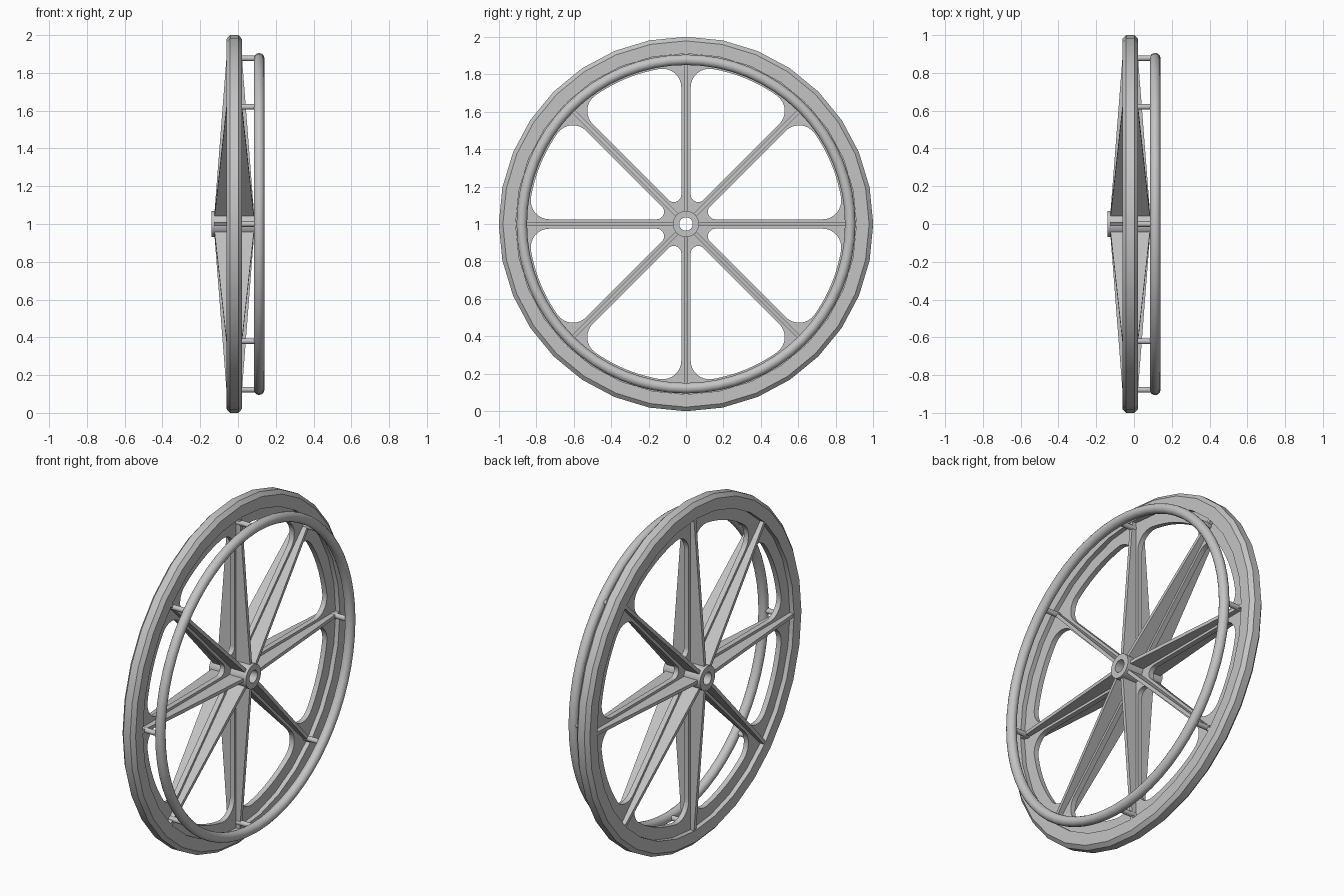
import bpy, bmesh, math
from math import sin, cos, tan, pi, asin
from mathutils import Matrix, Vector

cube = bpy.data.objects.get("Cube")
if cube:
    bpy.data.objects.remove(cube, do_unlink=True)

grey = bpy.data.materials.new("plain_grey")
grey.use_nodes = True
COLOR = (0.55, 0.55, 0.55, 1)
grey.diffuse_color = COLOR
grey.node_tree.nodes["Principled BSDF"].inputs["Base Color"].default_value = COLOR

MID = -0.02                                  # x of the wheel's middle plane
CENTRE = Vector((0, 0, 1))
SPOKES = 8
STEP = 2 * pi / SPOKES


def finish(name, bm, smooth=None):
    bmesh.ops.recalc_face_normals(bm, faces=bm.faces[:])
    mesh = bpy.data.meshes.new(name)
    bm.to_mesh(mesh)
    bm.free()
    mesh.materials.append(grey)
    ob = bpy.data.objects.new(name, mesh)
    bpy.context.collection.objects.link(ob)
    ob.location = CENTRE
    if smooth:
        bpy.ops.object.select_all(action='DESELECT')
        ob.select_set(True)
        bpy.context.view_layer.objects.active = ob
        bpy.ops.object.shade_smooth_by_angle(angle=math.radians(smooth))
    return ob


def lathe(name, profile, segments, smooth=30):
    """Turn a closed (x, radius) profile around the axle."""
    bm = bmesh.new()
    rings = []
    for i in range(segments):
        a = 2 * pi * i / segments
        rings.append([bm.verts.new((x, r * sin(a), r * cos(a))) for x, r in profile])
    n = len(profile)
    for i, ring in enumerate(rings):
        nxt = rings[(i + 1) % segments]
        for j in range(n):
            k = (j + 1) % n
            bm.faces.new((ring[j], ring[k], nxt[k], nxt[j]))
    return finish(name, bm, smooth)


# Tyre with chamfered tread
half, tread = 0.042, 0.022
lathe("tyre", [(MID - half, 0.91), (MID - half, 0.978), (MID - tread, 1.0),
               (MID + tread, 1.0), (MID + half, 0.978), (MID + half, 0.91)], 32)

# Hollow hub
lathe("hub", [(-0.14, 0.036), (-0.14, 0.07), (0.10, 0.07), (0.10, 0.036)], 32)

# Round push rim
RIM_R, TUBE = 0.877, 0.028
lathe("push_rim", [(0.112 + TUBE * cos(t * pi / 8), RIM_R + TUBE * sin(t * pi / 8))
                   for t in range(16)], 64, 50)


# Flat web plate with eight rounded windows
def arc(cx, cy, r, start, end, steps):
    return [(cx + r * cos(start + (end - start) * i / steps),
             cy + r * sin(start + (end - start) * i / steps)) for i in range(steps + 1)]


def window():
    """Outline of one window, symmetric about the local x direction."""
    edge, outer, big, small = 0.025, 0.84, 0.10, 0.04
    h = STEP / 2
    tip = (edge + small) / sin(h)
    turn = pi / 2 + h
    corner = h - asin((edge + big) / (outer - big))
    cx, cy = (outer - big) * cos(corner), (outer - big) * sin(corner)
    pts = arc(0, 0, outer, -corner, corner, 8)
    pts += arc(cx, cy, big, corner, turn, 8)[1:]
    pts += arc(tip, 0, small, turn, 2 * pi - turn, 10)
    pts += arc(cx, -cy, big, -turn, -corner, 8)[:-1]
    return pts


curve = bpy.data.curves.new("web_outline", 'CURVE')
curve.dimensions = '2D'
curve.fill_mode = 'BOTH'
curve.extrude = 0.015


def add_outline(points, angle=0):
    spline = curve.splines.new('POLY')
    spline.points.add(len(points) - 1)
    c, s = cos(angle), sin(angle)
    for p, (x, y) in zip(spline.points, points):
        p.co = (c * x - s * y, s * x + c * y, 0, 1)
    spline.use_cyclic_u = True


add_outline(arc(0, 0, 0.93, 0, 2 * pi, 64)[:-1])
add_outline(arc(0, 0, 0.055, 0, 2 * pi, 32)[:-1])
for i in range(SPOKES):
    add_outline(window(), (i + 0.5) * STEP)
helper = bpy.data.objects.new("web_outline", curve)
bpy.context.collection.objects.link(helper)
bpy.context.view_layer.update()
flat = bpy.data.meshes.new_from_object(
    helper.evaluated_get(bpy.context.evaluated_depsgraph_get()))
bpy.data.objects.remove(helper, do_unlink=True)
bm = bmesh.new()
bm.from_mesh(flat)
bmesh.ops.remove_doubles(bm, verts=bm.verts[:], dist=0.0001)
for v in bm.verts:                           # stand the plate up across the axle
    v.co = (v.co.z + MID, v.co.x, v.co.y)
finish("web_plate", bm, 30)

# Tapered fins along the spokes, and pegs that hold the push rim
fins, pegs = bmesh.new(), bmesh.new()
for i in range(SPOKES):
    turn = Matrix.Rotation(i * STEP, 4, 'X')
    section = [(-0.105, 0.055), (0.105, 0.055), (0.038, 0.92), (-0.038, 0.92)]
    sides = [[fins.verts.new(turn @ Vector((MID + x, y, r))) for x, r in section]
             for y in (-0.01, 0.01)]
    fins.faces.new(sides[0])
    fins.faces.new(sides[1][::-1])
    for j in range(4):
        k = (j + 1) % 4
        fins.faces.new((sides[0][j], sides[1][j], sides[1][k], sides[0][k]))
    place = turn @ Matrix.Translation((0.045, 0, RIM_R)) @ Matrix.Rotation(pi / 2, 4, 'Y')
    bmesh.ops.create_cone(pegs, cap_ends=True, segments=12, radius1=0.015,
                          radius2=0.015, depth=0.13, matrix=place)
finish("spoke_fins", fins)
finish("rim_pegs", pegs, 40)
